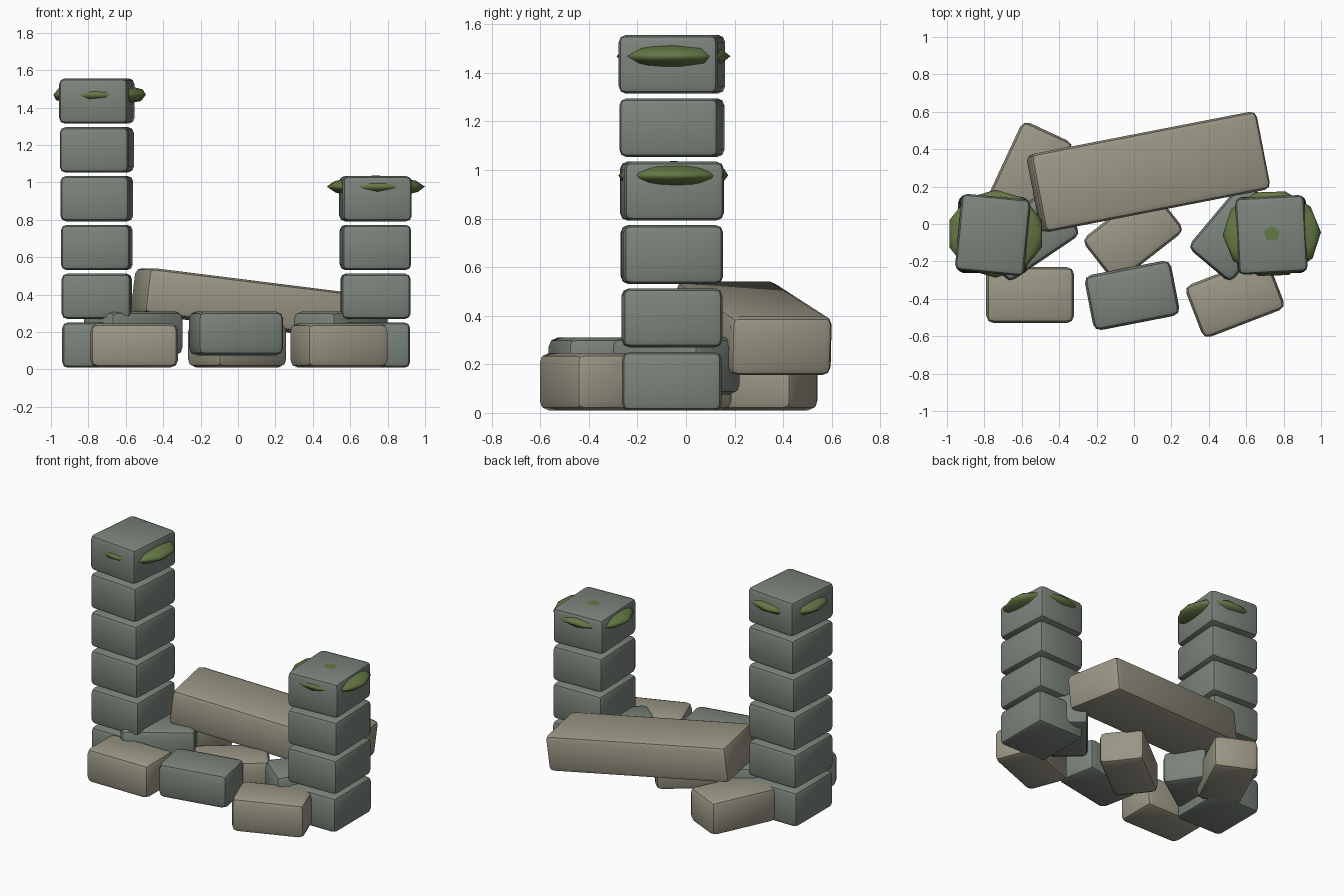
import bpy
from math import radians

if "Cube" in bpy.data.objects:
    bpy.data.objects.remove(bpy.data.objects["Cube"])


def material(name, rgb):
    m = bpy.data.materials.new(name)
    m.diffuse_color = (*rgb, 1)
    m.use_nodes = True
    m.node_tree.nodes["Principled BSDF"].inputs["Base Color"].default_value = m.diffuse_color
    return m


GREY = material("grey_stone", (0.20, 0.23, 0.20))
TAN = material("tan_stone", (0.33, 0.31, 0.24))
MOSS = material("moss", (0.13, 0.19, 0.06))


def finish(ob, name, mat):
    ob.name = name
    ob.data.materials.append(mat)
    bpy.ops.object.shade_smooth_by_angle(angle=radians(40))


def block(name, loc, size, mat, yaw=0, pitch=0, bevel=0.03):
    """Rounded stone block; yaw about z, pitch about its own y (degrees)."""
    bpy.ops.mesh.primitive_cube_add(size=1, location=loc)
    ob = bpy.context.object
    ob.scale = size
    bpy.ops.object.transform_apply(location=False, rotation=False, scale=True)
    ob.rotation_euler = (0, radians(pitch), radians(yaw))
    b = ob.modifiers.new("rounding", 'BEVEL')
    b.width = bevel
    b.segments = 2
    bpy.ops.object.modifier_apply(modifier=b.name)
    finish(ob, name, mat)


def moss(name, loc, size, yaw):
    """Flattened low-poly clump that pokes out around a pillar top."""
    bpy.ops.mesh.primitive_ico_sphere_add(subdivisions=2, radius=1, location=loc)
    ob = bpy.context.object
    ob.rotation_euler = (0, 0, radians(yaw))
    bpy.ops.object.transform_apply(location=False, rotation=True, scale=False)
    ob.scale = size
    finish(ob, name, MOSS)


# broken pillars, each block twisted a little more than the one below
for side, x, count, twist in (("left", -0.755, 6, -1.1), ("right", 0.735, 4, 1.0)):
    for i in range(count):
        block(f"{side}_pillar_block_{i + 1}", (x, -0.058, 0.13 + 0.261 * i),
              (0.37, 0.41, 0.242), GREY, yaw=twist * i)

# moss on the pillar tops
moss("left_moss", (-0.74, -0.052, 1.468), (0.26, 0.235, 0.063), 0)
moss("right_moss", (0.737, -0.052, 0.977), (0.263, 0.235, 0.06), 20)

# fallen lintel leaning across the rubble
block("fallen_lintel", (0.077, 0.278, 0.348), (1.24, 0.425, 0.245), TAN,
      yaw=11, pitch=7, bevel=0.035)

# rubble stones: x, y, z, yaw, material
rubble = [
    (-0.555, -0.38, 0.128, 0, TAN),
    (-0.01, -0.382, 0.193, 11, GREY),
    (0.54, -0.392, 0.128, 21, TAN),
    (-0.56, -0.06, 0.193, 34, GREY),
    (-0.005, -0.06, 0.128, 38, TAN),
    (0.55, -0.04, 0.193, 50, GREY),
    (-0.555, 0.28, 0.128, 65, TAN),
]
for i, (x, y, z, yaw, mat) in enumerate(rubble):
    block(f"rubble_stone_{i + 1}", (x, y, z), (0.47, 0.3, 0.235), mat,
          yaw=yaw, bevel=0.04)
